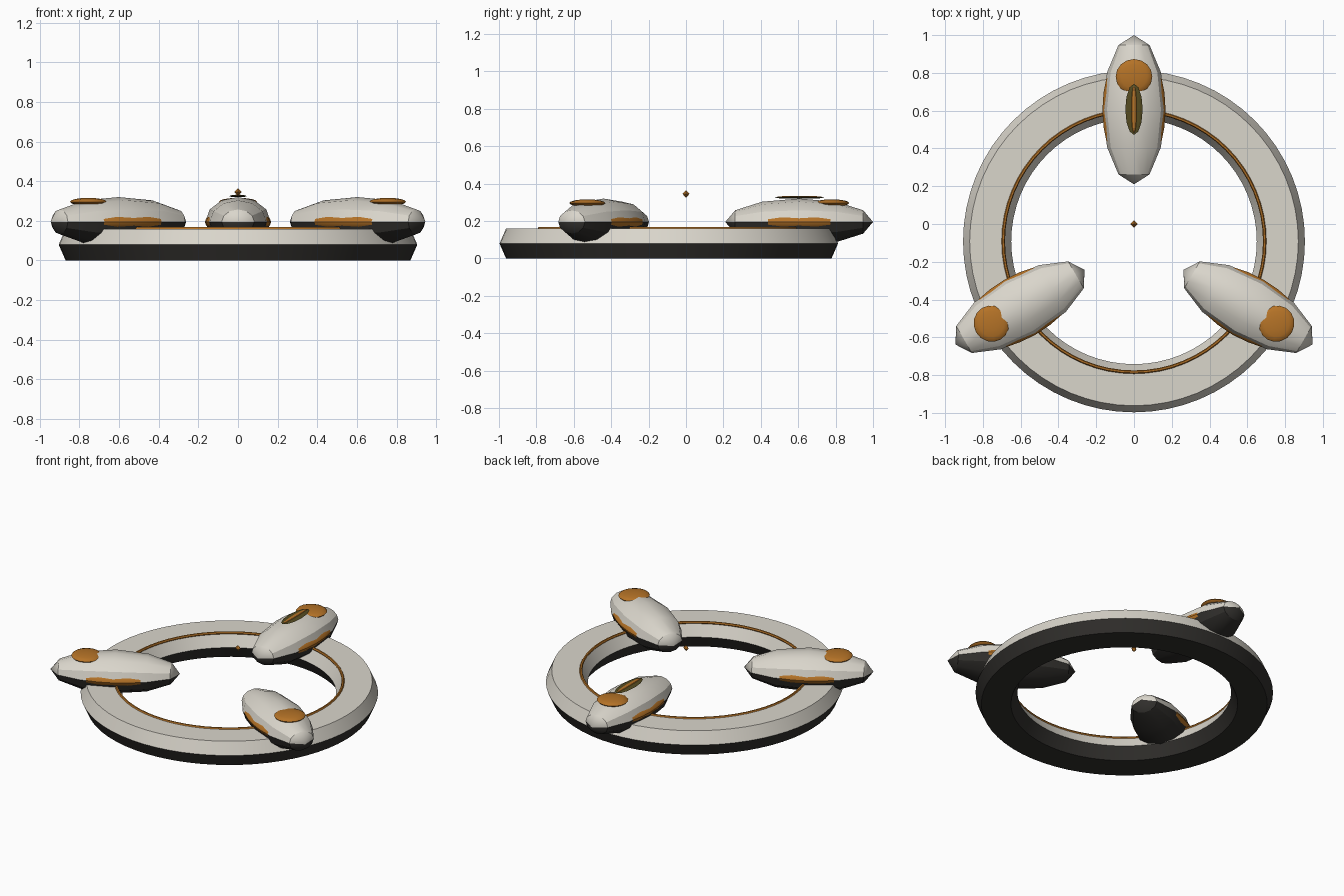
import bpy, bmesh, math
from mathutils import Matrix, Vector

if "Cube" in bpy.data.objects:
    bpy.data.objects.remove(bpy.data.objects["Cube"])


def material(name, color):
    m = bpy.data.materials.new(name)
    m.diffuse_color = (*color, 1)
    m.use_nodes = True
    m.node_tree.nodes["Principled BSDF"].inputs["Base Color"].default_value = m.diffuse_color
    return m


LIGHT = material("light_shell", (0.70, 0.67, 0.60))
DARK = material("dark_shell", (0.03, 0.028, 0.025))
AMBER = material("amber", (0.46, 0.17, 0.02))
OLIVE = material("olive", (0.09, 0.07, 0.015))
CY = -0.092  # ring centre on y


def finish(name, bm, mats, smooth=True, angle=30):
    bmesh.ops.recalc_face_normals(bm, faces=bm.faces)
    me = bpy.data.meshes.new(name)
    bm.to_mesh(me)
    bm.free()
    ob = bpy.data.objects.new(name, me)
    bpy.context.collection.objects.link(ob)
    for m in mats:
        me.materials.append(m)
    if smooth:
        bpy.ops.object.select_all(action='DESELECT')
        ob.select_set(True)
        bpy.context.view_layer.objects.active = ob
        bpy.ops.object.shade_smooth_by_angle(angle=math.radians(angle))
    return ob


def lathe(name, profile, center, mats, split=None, n=64):
    """Closed profile of (radius, z) turned around a vertical axis."""
    bm = bmesh.new()
    rings = []
    for i in range(n):
        a = 2 * math.pi * i / n
        rings.append([bm.verts.new((center[0] + r * math.cos(a),
                                    center[1] + r * math.sin(a), z)) for r, z in profile])
    k = len(profile)
    for i in range(n):
        A, B = rings[i], rings[(i + 1) % n]
        for j in range(k):
            f = bm.faces.new((A[j], B[j], B[(j + 1) % k], A[(j + 1) % k]))
            if split is not None and f.calc_center_median().z < split:
                f.material_index = 1
    return finish(name, bm, mats)


def ellipsoid(name, place, offset, radii, u, v, mats, split=False, smooth=True):
    """Sphere with poles along local y, scaled, then moved by the pod placement."""
    bm = bmesh.new()
    bmesh.ops.create_uvsphere(bm, u_segments=u, v_segments=v, radius=1)
    bmesh.ops.rotate(bm, verts=bm.verts, matrix=Matrix.Rotation(math.pi / 2, 3, 'X'))
    if split:
        for f in bm.faces:
            f.material_index = int(f.calc_center_median().z < 0)
    bmesh.ops.scale(bm, verts=bm.verts, vec=Vector(radii))
    bmesh.ops.transform(bm, verts=bm.verts, matrix=place @ Matrix.Translation(offset))
    return finish(name, bm, mats, smooth)


# Base ring: hexagonal section, dark lower half, light upper half
lathe("base_ring", [(0.87, 0), (0.905, 0.08), (0.87, 0.16),
                    (0.69, 0.16), (0.65, 0.08), (0.69, 0)], (0, CY), [LIGHT, DARK], 0.08)

# Thin amber trim along the inner top edge
lathe("ring_trim", [(0.692 + 0.009 * math.cos(i * math.pi / 3),
                     0.16 + 0.009 * math.sin(i * math.pi / 3)) for i in range(6)],
      (0, CY), [AMBER])

# Three pods, each with a side glow band and a domed cap
for i in range(3):
    place = (Matrix.Translation((0, CY, 0)) @ Matrix.Rotation(i * 2 * math.pi / 3, 4, 'Z')
             @ Matrix.Translation((0, 0.697, 0.195)))
    ellipsoid(f"pod_{i + 1}", place, (0, 0, 0), (0.165, 0.395, 0.125), 12, 6,
              [LIGHT, DARK], split=True)
    ellipsoid(f"pod_band_{i + 1}", place, (0, 0, 0), (0.167, 0.35, 0.064), 24, 12, [AMBER])
    # cap is turned upright so its poles point up
    bm = bmesh.new()
    bmesh.ops.create_uvsphere(bm, u_segments=16, v_segments=8, radius=1)
    bmesh.ops.scale(bm, verts=bm.verts, vec=Vector((0.097, 0.093, 0.02)))
    bmesh.ops.transform(bm, verts=bm.verts, matrix=place @ Matrix.Translation((0, 0.175, 0.101)))
    finish(f"pod_cap_{i + 1}", bm, [AMBER])

# Elongated marker plate with a raised amber spine on the rear pod
ellipsoid("marker_plate", Matrix(), (0, 0.607, 0.325), (0.046, 0.135, 0.006), 8, 6,
          [OLIVE], smooth=False)
ellipsoid("marker_spine", Matrix(), (0, 0.607, 0.328), (0.016, 0.125, 0.007), 8, 6,
          [AMBER], smooth=False)

# Small floating diamond in the middle
bm = bmesh.new()
for sgn in (1, -1):
    bmesh.ops.create_cone(bm, cap_ends=False, segments=4, radius1=0.019, radius2=0, depth=0.02,
                          matrix=Matrix.Translation((0, 0, 0.345 + sgn * 0.01))
                          @ Matrix.Rotation(0 if sgn > 0 else math.pi, 4, 'X'))
bmesh.ops.remove_doubles(bm, verts=bm.verts, dist=0.0005)
finish("center_diamond", bm, [AMBER], smooth=False)
